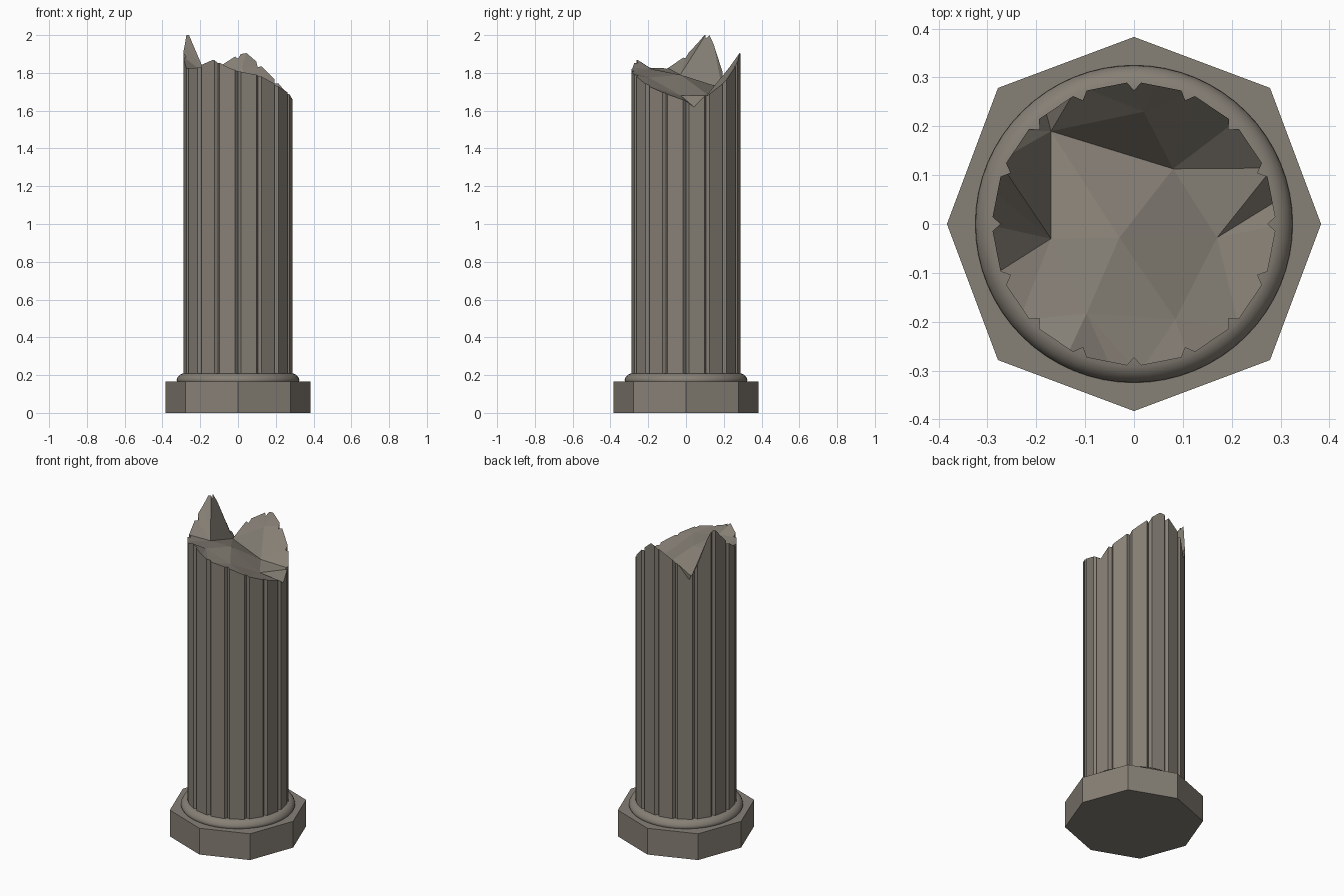
import bpy, bmesh
from math import cos, sin, pi, radians
from mathutils import Vector
from mathutils.geometry import delaunay_2d_cdt

if "Cube" in bpy.data.objects:
    bpy.data.objects.remove(bpy.data.objects["Cube"])

stone = bpy.data.materials.new("stone")
stone.diffuse_color = (0.24, 0.215, 0.18, 1)
stone.use_nodes = True
stone.node_tree.nodes["Principled BSDF"].inputs["Base Color"].default_value = stone.diffuse_color


def make_object(name, bm):
    bmesh.ops.recalc_face_normals(bm, faces=bm.faces[:])
    mesh = bpy.data.meshes.new(name)
    bm.to_mesh(mesh)
    bm.free()
    mesh.materials.append(stone)
    ob = bpy.data.objects.new(name, mesh)
    bpy.context.collection.objects.link(ob)
    return ob


def prism(name, outline, z0, z1):
    bm = bmesh.new()
    face = bm.faces.new([bm.verts.new((x, y, z0)) for x, y in outline])
    new = bmesh.ops.extrude_face_region(bm, geom=[face])["geom"]
    for v in new:
        if isinstance(v, bmesh.types.BMVert):
            v.co.z = z1
    return make_object(name, bm)


def polar(r, a):
    return (r * cos(a), r * sin(a))


# Octagonal plinth, slightly wider on the diagonals
prism("plinth", [polar(0.394 if i % 2 else 0.383, i * pi / 4) for i in range(8)], 0, 0.165)

# Rounded base ring, a lathed half-round profile closed at the top
profile = [(0.321, 0.163), (0.325, 0.172), (0.323, 0.182), (0.316, 0.194),
           (0.306, 0.203), (0.293, 0.209), (0.27, 0.21)]
bm = bmesh.new()
vs = [bm.verts.new((r, 0, z)) for r, z in profile]
es = [bm.edges.new(p) for p in zip(vs, vs[1:])]
bmesh.ops.spin(bm, geom=vs + es, axis=(0, 0, 1), cent=(0, 0, 0), angle=2 * pi,
               steps=64, use_merge=True)
bmesh.ops.remove_doubles(bm, verts=bm.verts[:], dist=1e-5)
ring = make_object("base_ring", bm)
for p in ring.data.polygons:
    p.use_smooth = True

# Shaft with sixteen flat panels separated by V grooves
outline = []
for i in range(16):
    a = i * pi / 8
    outline += [polar(0.29, a - 0.051), polar(0.274, a), polar(0.29, a + 0.051)]
shaft = prism("fluted_shaft", outline, 0.165, 2.2)

# Broken top: rim heights by angle, plus facet corners inside
rim = [(0, 1.65), (10, 1.61), (22, 1.68), (45, 1.76), (65, 1.85), (80, 1.93), (95, 1.90),
       (112, 1.84), (127, 1.71), (141, 1.85), (155, 2.04), (166, 1.98), (180, 1.90),
       (200, 1.83), (220, 1.83), (243, 1.88), (262, 1.83), (272, 1.81), (292, 1.79),
       (315, 1.735), (338, 1.69)]
inner = [(-0.17, 0.19, 1.72), (0.08, 0.113, 1.685), (-0.03, -0.028, 1.79),
         (-0.17, -0.03, 1.79), (0.17, -0.028, 1.68), (-0.097, -0.183, 1.82),
         (0.085, -0.195, 1.775), (0.02, 0.23, 1.83)]
points = [(*polar(0.306, radians(a)), z) for a, z in rim] + inner
loop = list(range(len(rim)))
_, _, faces, orig, _, _ = delaunay_2d_cdt([Vector(p[:2]) for p in points], [], [loop], 1, 1e-6)

# Cutter is the faceted break surface extruded upward
bm = bmesh.new()
verts = [bm.verts.new(points[o[0]]) for o in orig]
surface = [bm.faces.new([verts[i] for i in f]) for f in faces]
new = bmesh.ops.extrude_face_region(bm, geom=surface)["geom"]
for v in new:
    if isinstance(v, bmesh.types.BMVert):
        v.co.z = 2.5
cutter = make_object("break_cutter", bm)
cutter.hide_render = True

cut = shaft.modifiers.new("break", 'BOOLEAN')
cut.operation = 'DIFFERENCE'
cut.solver = 'EXACT'
cut.object = cutter
bpy.context.view_layer.objects.active = shaft
bpy.ops.object.modifier_apply(modifier=cut.name)
bpy.data.objects.remove(cutter)

# Make the tallest splinter end exactly at two units
top = max(v.co.z for v in shaft.data.vertices)
for v in shaft.data.vertices:
    if v.co.z > 1.92:
        v.co.z = 1.92 + (v.co.z - 1.92) * 0.08 / (top - 1.92)
